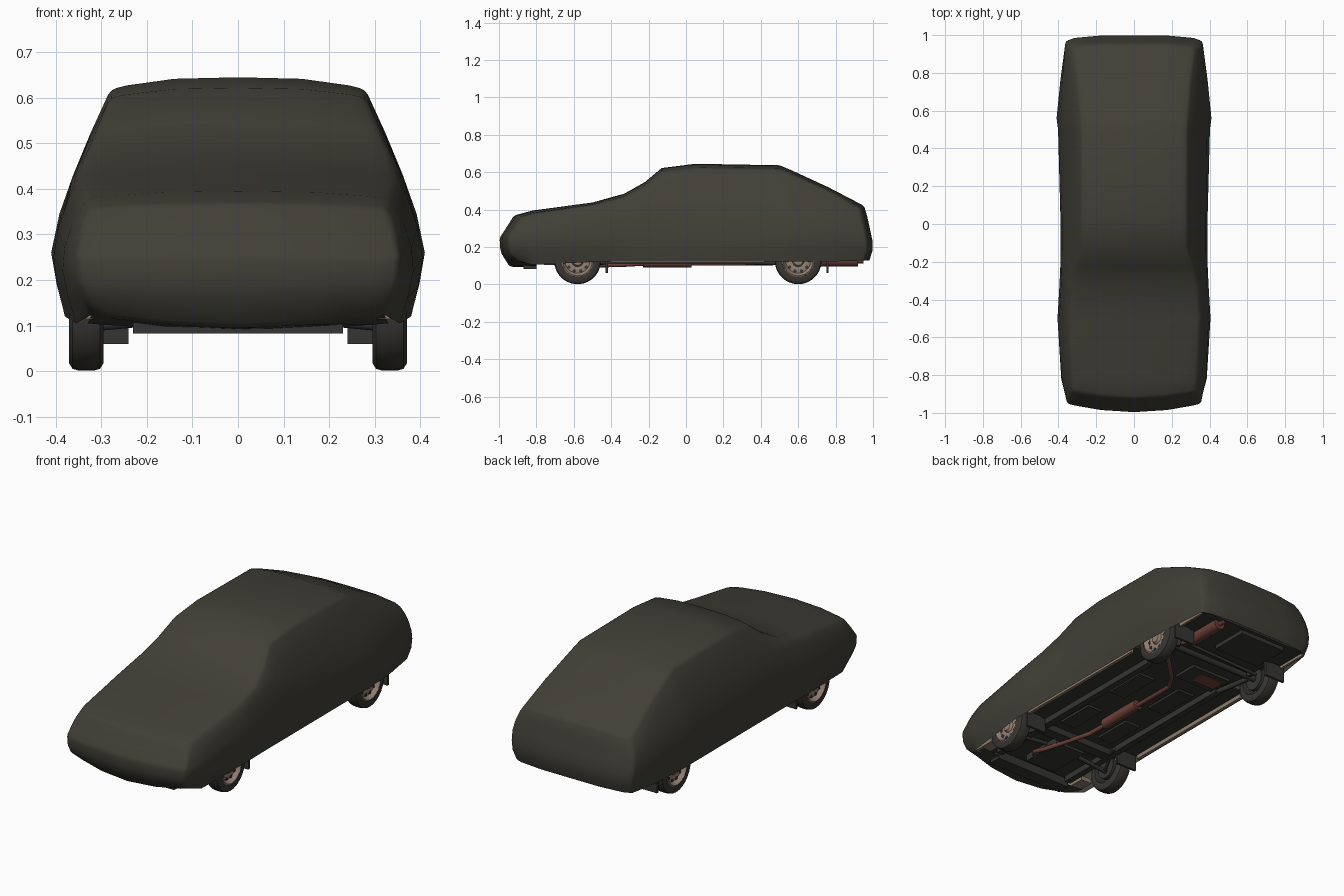
import bpy, bmesh, math
from mathutils import Vector

if "Cube" in bpy.data.objects:
    bpy.data.objects.remove(bpy.data.objects["Cube"])


def mat(name, r, g, b):
    m = bpy.data.materials.new(name)
    m.diffuse_color = (r, g, b, 1)
    m.use_nodes = True
    m.node_tree.nodes["Principled BSDF"].inputs["Base Color"].default_value = m.diffuse_color
    return m


CLOTH = mat("cover cloth", 0.052, 0.050, 0.038)
TYRE = mat("tyre rubber", 0.040, 0.038, 0.033)
RIM = mat("wheel metal", 0.30, 0.22, 0.17)
UNDER = mat("underbody", 0.036, 0.036, 0.034)
RUST = mat("rusty exhaust", 0.16, 0.055, 0.042)
BODY = mat("body paint", 0.27, 0.20, 0.15)


def finish(name, bm, material, smooth=None):
    bmesh.ops.recalc_face_normals(bm, faces=bm.faces)
    me = bpy.data.meshes.new(name)
    bm.to_mesh(me)
    bm.free()
    me.materials.append(material)
    ob = bpy.data.objects.new(name, me)
    bpy.context.collection.objects.link(ob)
    if smooth is not None:
        me.shade_smooth()
        me.set_sharp_from_angle(angle=math.radians(smooth))
    return ob


def box(name, x0, x1, y0, y1, z0, z1, material):
    bm = bmesh.new()
    bmesh.ops.create_cube(bm, size=1)
    for v in bm.verts:
        v.co = Vector(((x0 + x1) / 2 + v.co.x * (x1 - x0),
                       (y0 + y1) / 2 + v.co.y * (y1 - y0),
                       (z0 + z1) / 2 + v.co.z * (z1 - z0)))
    return finish(name, bm, material)


def lathe(name, profile, centre, side, material, n=28):
    # profile of (outward offset, radius) spun about the x axis
    bm = bmesh.new()
    rings = []
    for o, r in profile:
        rings.append([bm.verts.new((centre[0] + side * o,
                                    centre[1] + r * math.cos(2 * math.pi * i / n),
                                    centre[2] + r * math.sin(2 * math.pi * i / n)))
                      for i in range(n)])
    for a, b in zip(rings, rings[1:]):
        for i in range(n):
            bm.faces.new((a[i], a[(i + 1) % n], b[(i + 1) % n], b[i]))
    bmesh.ops.remove_doubles(bm, verts=bm.verts, dist=1e-5)
    return finish(name, bm, material, 40)


def pipe(name, pts, r, material):
    cu = bpy.data.curves.new(name, 'CURVE')
    cu.dimensions = '3D'
    cu.bevel_depth = r
    cu.bevel_resolution = 2
    cu.use_fill_caps = True
    sp = cu.splines.new('POLY')
    sp.points.add(len(pts) - 1)
    for p, q in zip(sp.points, pts):
        p.co = (*q, 1)
    cu.materials.append(material)
    ob = bpy.data.objects.new(name, cu)
    bpy.context.collection.objects.link(ob)
    return ob


# ---- car cover: sections (y, then half-width/height of hem, bulge, belt, edge, then crown)
SECTIONS = [
    (-0.92, .320, .125, .350, .20, .345, .30, .325, .357, .368),
    (-0.82, .355, .105, .385, .22, .365, .32, .330, .378, .395),
    (-0.50, .380, .120, .405, .25, .372, .38, .345, .425, .438),
    (-0.33, .380, .122, .395, .25, .365, .42, .335, .465, .485),
    (-0.22, .380, .122, .390, .25, .362, .43, .310, .525, .547),
    (-0.13, .380, .122, .390, .25, .360, .435, .280, .600, .622),
    (0.05, .380, .122, .390, .25, .360, .430, .280, .618, .645),
    (0.50, .380, .122, .402, .26, .360, .435, .280, .613, .637),
    (0.56, .380, .122, .410, .26, .362, .430, .283, .590, .612),
    (0.76, .370, .122, .390, .25, .357, .400, .300, .500, .520),
    (0.94, .345, .128, .362, .23, .355, .330, .320, .405, .420),
]
FRACS = [1, .87, .5, 0, -.5, -.87, -1]


def lerp_table(t, v):
    for (a, b), (c, d) in zip(t, t[1:]):
        if v <= c:
            return b + (d - b) * max(0, (v - a) / (c - a))
    return t[-1][1]


NOSE = [(.09, .03), (.13, -.03), (.16, -.065), (.22, -.08), (.26, -.075), (.31, -.035), (.37, 0)]
TAIL = [(.12, .035), (.15, .055), (.22, .06), (.36, .03), (.42, .012)]


def end_y(y, z, f):
    if y < -0.9:
        return y + lerp_table(NOSE, z) + .045 * f * f
    if y > 0.9:
        return y + lerp_table(TAIL, z) - .03 * abs(f) ** 6
    return y


def rows(s):
    r = [(s[1 + 2 * i], s[2 + 2 * i]) for i in range(4)]
    # extra points soften the sides
    out = []
    for i, p in enumerate(r):
        out.append(p)
        if i < 3:
            q = r[i + 1]
            bulge = .006 if i == 1 else .003
            out.append(((p[0] + q[0]) / 2 + bulge, (p[1] + q[1]) / 2))
    return out


def top_point(s, f):
    y, w, ze, zt = s[0], s[7], s[8], s[9]
    z = ze + (zt - ze) * (1 - abs(f) ** 3)
    return (w * f, end_y(y, z, f), z)


bm = bmesh.new()
loops = []
for s in SECTIONS:
    rs = rows(s)
    pts = [(w, end_y(s[0], z, 1), z) for w, z in rs[:-1]]
    pts += [top_point(s, f) for f in FRACS]
    pts += [(-w, end_y(s[0], z, 1), z) for w, z in reversed(rs[:-1])]
    loops.append([bm.verts.new(p) for p in pts])
for a, b in zip(loops, loops[1:]):
    for i in range(len(a) - 1):
        bm.faces.new((a[i], a[i + 1], b[i + 1], b[i]))
# nose and tail panels
for s in (SECTIONS[0], SECTIONS[-1]):
    grid = []
    for k, (w, z) in enumerate(rows(s)[:-1]):
        dip = .03 if k == 0 and s[0] < 0 else 0
        grid.append([bm.verts.new((w * f, end_y(s[0], z, f), z - dip * (1 - f * f))) for f in FRACS])
    grid.append([bm.verts.new(top_point(s, f)) for f in FRACS])
    if s[0] < 0:   # hem tucked under the nose
        grid.insert(0, [bm.verts.new((.33 * f, -.80, .105 - .015 * (1 - f * f))) for f in FRACS])
    for a, b in zip(grid, grid[1:]):
        for i in range(len(FRACS) - 1):
            bm.faces.new((a[i], a[i + 1], b[i + 1], b[i]))
bmesh.ops.remove_doubles(bm, verts=bm.verts, dist=1e-4)
cover = finish("car_cover", bm, CLOTH, 180)
bev = cover.modifiers.new("soft folds", 'BEVEL')
bev.width = .012
bev.segments = 2
bev.limit_method = 'ANGLE'
bev.angle_limit = math.radians(35)

# ---- wheels
TYRE_P = [(-.037, .085), (-.038, .108), (-.030, .121), (-.015, .125), (.015, .125),
          (.030, .121), (.038, .108), (.036, .085), (.02, .083), (-.02, .083), (-.037, .085)]
RIM_P = [(-.03, .086), (.033, .087), (.036, .080), (.026, .074), (.014, .066),
         (.020, .045), (.016, .032), (.030, .024), (.032, 0)]
for end, y in (("front", -0.58), ("rear", 0.60)):
    for side, sn in ((1, "right"), (-1, "left")):
        c = (side * .333, y, .126)
        lathe(f"{end}_{sn}_tyre", TYRE_P, c, side, TYRE)
        lathe(f"{end}_{sn}_rim", RIM_P, c, side, RIM)
        lathe(f"{end}_{sn}_brake_drum", [(-.035, 0), (-.035, .06), (-.01, .06), (-.01, 0)], c, side, UNDER, 16)
        # dark vent holes around the wheel
        for i in range(10):
            a = 2 * math.pi * i / 10
            h = (c[0], c[1] + .057 * math.cos(a), c[2] + .057 * math.sin(a))
            lathe(f"{end}_{sn}_rim_hole", [(.015, .009), (.0195, .009), (.0195, 0)], h, side, UNDER, 8)
        # mud flap behind the wheel
        xs = sorted((side * .24, side * .362))
        box(f"{end}_{sn}_mud_flap", *xs, y + .150, y + .163, .06, .15, UNDER)

# ---- underbody
box("floor_pan", -.27, .27, -.86, .95, .14, .15, UNDER)
box("front_valance", -.23, .23, -.87, -.80, .083, .13, UNDER)
box("engine_sump", -.10, .08, -.76, -.52, .105, .15, UNDER)
box("spare_wheel_well", -.22, .06, .72, .93, .118, .15, UNDER)
box("fuel_tank", -.22, .02, .36, .50, .125, .15, UNDER)
box("rusty_floor_patch", -.20, -.06, .39, .47, .121, .126, RUST)
for s, n in ((1, "right"), (-1, "left")):
    def sbox(name, x0, x1, *r):
        xs = sorted((s * x0, s * x1))
        return box(f"{n}_{name}", *xs, *r)
    sbox("side_floor", .26, .37, -.41, .44, .14, .15, UNDER)
    sbox("rear_floor", .26, .34, .77, .95, .14, .15, UNDER)
    sbox("sill", .355, .372, -.40, .42, .118, .17, BODY)
    sbox("front_corner", .27, .335, -.86, -.74, .115, .14, BODY)
    sbox("rear_corner", .33, .342, .77, .94, .125, .16, BODY)
    sbox("chassis_rail", .21, .245, -.80, .40, .108, .15, UNDER)
    sbox("floor_step", .08, .17, -.38, -.16, .128, .15, UNDER)
    sbox("rear_floor_step", .08, .18, .02, .26, .128, .15, UNDER)
    sbox("wheel_well_front", .255, .265, -.74, -.42, .14, .30, UNDER)
    sbox("wheel_well_rear", .255, .265, .44, .77, .14, .30, UNDER)
    # suspension arms and dampers
    pipe(f"{n}_front_lower_arm", [(s * .10, -.58, .12), (s * .31, -.58, .10)], .012, UNDER)
    pipe(f"{n}_front_tie_bar", [(s * .29, -.58, .10), (s * .20, -.40, .12)], .009, UNDER)
    pipe(f"{n}_rear_trailing_arm", [(s * .22, .32, .12), (s * .26, .60, .115)], .014, UNDER)
    pipe(f"{n}_rear_damper", [(s * .24, .63, .11), (s * .21, .68, .26)], .014, UNDER)
box("front_crossmember", -.22, .22, -.50, -.44, .105, .15, UNDER)
pipe("rear_axle", [(-.31, .60, .126), (.31, .60, .126)], .016, UNDER)
pipe("rear_track_rod", [(-.27, .65, .12), (.20, .66, .13)], .009, UNDER)

# ---- exhaust
pipe("exhaust_pipe", [(.06, -.72, .12), (.11, -.66, .105), (.09, -.60, .10), (.01, -.34, .105),
                      (0, -.22, .112), (0, .28, .112), (.05, .36, .112), (.19, .50, .115),
                      (.215, .58, .145), (.2, .72, .125), (.2, .95, .125)], .012, RUST)
pipe("middle_silencer", [(0, -.23, .118), (0, -.21, .118), (0, .01, .118), (0, .03, .118)], .028, RUST)
pipe("rear_silencer", [(.2, .71, .13), (.2, .92, .13)], .034, RUST)
